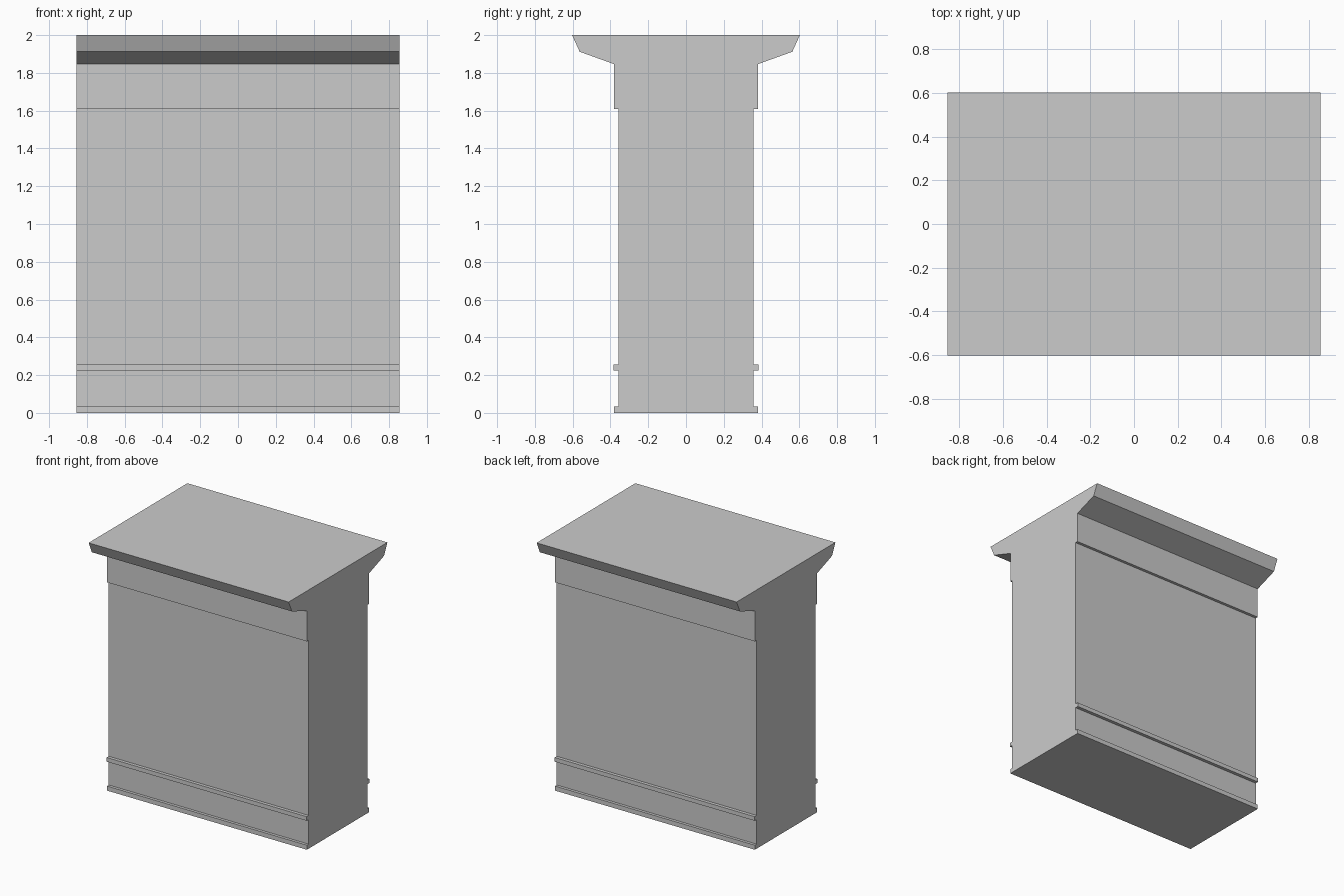
import bpy
import bmesh

if "Cube" in bpy.data.objects:
    bpy.data.objects.remove(bpy.data.objects["Cube"])

HALF_LENGTH = 0.855

# Right half of the moulding cross-section (y, z), from floor to top
half = [
    (0.38, 0.0), (0.38, 0.035), (0.358, 0.035),      # foot
    (0.358, 0.225), (0.383, 0.225),                  # lower band
    (0.383, 0.257), (0.358, 0.257),
    (0.358, 1.61), (0.38, 1.61), (0.38, 1.846),      # shaft and frieze
    (0.563, 1.912), (0.603, 2.0),                    # flared cornice
]
profile = half + [(-y, z) for y, z in reversed(half)]

# Extrude the mirrored profile along x
bm = bmesh.new()
end = bm.faces.new([bm.verts.new((-HALF_LENGTH, y, z)) for y, z in profile])
result = bmesh.ops.extrude_face_region(bm, geom=[end], use_keep_orig=True)
moved = [g for g in result["geom"] if isinstance(g, bmesh.types.BMVert)]
bmesh.ops.translate(bm, verts=moved, vec=(2 * HALF_LENGTH, 0, 0))
bmesh.ops.recalc_face_normals(bm, faces=bm.faces)

mesh = bpy.data.meshes.new("moulded_pedestal")
bm.to_mesh(mesh)
bm.free()
bpy.context.collection.objects.link(bpy.data.objects.new("moulded_pedestal", mesh))
